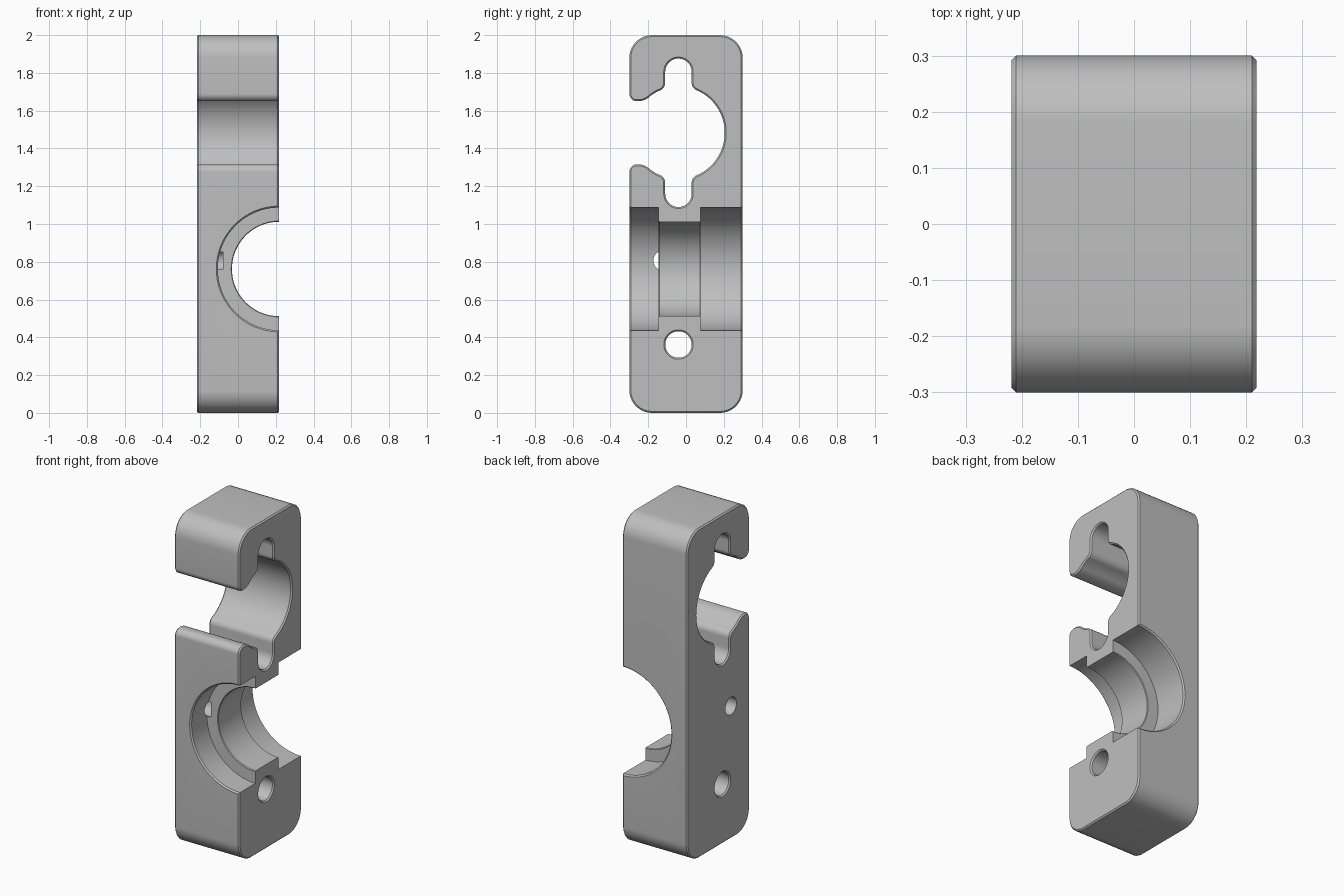
import bpy
import bmesh
from math import cos, sin, acos, radians
from mathutils import Vector

old = bpy.data.objects.get("Cube")
if old:
    bpy.data.objects.remove(old)

HX, HY, H = 0.218, 0.30, 2.0      # half width, half depth, height
CH = 0.008                        # edge chamfer
MID = Vector((-0.04, 1.483))      # centre of the clip opening
R = 0.245                         # radius of the clip opening
NECK = 0.07                       # half width of the relief slots

grey = bpy.data.materials.new("plain grey")
grey.use_nodes = True
colour = (0.52, 0.52, 0.52, 1)
grey.diffuse_color = colour
grey.node_tree.nodes["Principled BSDF"].inputs["Base Color"].default_value = colour


def on_arc(deg):
    return MID + R * Vector((cos(radians(deg)), sin(radians(deg))))


def rounded(corners, steps=10):
    """Round each (point, trim) corner with a circular arc."""
    out = []
    for i, (p, t) in enumerate(corners):
        a = (corners[i - 1][0] - p).normalized()
        b = (corners[(i + 1) % len(corners)][0] - p).normalized()
        if t == 0:
            pts = [p]
        else:
            w = sin(acos(max(-1, min(1, a.dot(b)))) / 2)
            pts = []
            for k in range(steps + 1):
                u = k / steps
                c0, c1, c2 = (1 - u) ** 2, 2 * u * (1 - u) * w, u * u
                pts.append(((p + a * t) * c0 + p * c1 + (p + b * t) * c2) / (c0 + c1 + c2))
        for q in pts:
            if not out or (q - out[-1]).length > 1e-4:
                out.append(q)
    return out


def make_object(name, bm):
    bmesh.ops.recalc_face_normals(bm, faces=bm.faces)
    mesh = bpy.data.meshes.new(name)
    bm.to_mesh(mesh)
    bm.free()
    mesh.materials.append(grey)
    ob = bpy.data.objects.new(name, mesh)
    bpy.context.collection.objects.link(ob)
    return ob


def lathe(name, axis, centre, profile, sides):
    """Solid of revolution from (position along axis, radius) pairs."""
    bm = bmesh.new()
    rings = []
    for s, r in profile:
        ring = []
        for k in range(sides):
            a = radians(360 * (k + 0.5) / sides)
            u, v = r * cos(a), r * sin(a)
            p = Vector((s, u, v)) if axis == "X" else Vector((u, s, v))
            ring.append(bm.verts.new(p + Vector(centre)))
        rings.append(ring)
    for lo, hi in zip(rings, rings[1:]):
        for k in range(sides):
            n = (k + 1) % sides
            bm.faces.new((lo[k], lo[n], hi[n], hi[k]))
    bm.faces.new(rings[0])
    bm.faces.new(rings[-1])
    return make_object(name, bm)


def apply_modifier(ob, kind, **settings):
    mod = ob.modifiers.new(kind.title(), kind)
    for key, value in settings.items():
        setattr(mod, key, value)
    bpy.context.view_layer.objects.active = ob
    bpy.ops.object.modifier_apply(modifier=mod.name)


# Side outline: upper lip, slot and arc, then the mirrored lower half
neck_z = MID.y + (R * R - NECK * NECK) ** 0.5
cap_z = MID.y + 0.393
lip_z = MID.y + 0.167
left, right = MID.x - NECK, MID.x + NECK
upper = [(Vector((-HY, lip_z)), 0.04), (Vector((-0.22, lip_z)), 0.035)]
upper += [(on_arc(d), 0) for d in (127, 122, 117)]
upper += [(Vector((left, neck_z)), 0.03),
          (Vector((left, cap_z)), NECK), (Vector((right, cap_z)), NECK),
          (Vector((right, neck_z)), 0.03)]
upper += [(on_arc(d), 0) for d in range(64, 0, -4)]
lower = [(Vector((p.x, 2 * MID.y - p.y)), t) for p, t in reversed(upper)]
outer = [(Vector(c), 0.12) for c in ((-HY, 0), (HY, 0), (HY, H), (-HY, H))]
outline = rounded(outer + upper + [(on_arc(0), 0)] + lower)

# Main block, extruded across the width and chamfered
bm = bmesh.new()
face = bm.faces.new([bm.verts.new((-HX, p.x, p.y)) for p in outline])
sweep = bmesh.ops.extrude_face_region(bm, geom=[face], use_keep_orig=True)
bmesh.ops.translate(bm, vec=(2 * HX, 0, 0),
                    verts=[g for g in sweep["geom"] if isinstance(g, bmesh.types.BMVert)])
block = make_object("clamp_block", bm)
apply_modifier(block, "BEVEL", width=CH, segments=1, limit_method="ANGLE",
               angle_limit=radians(60))

# Stepped half-round seat with a raised rib
WIDE, RIB = 0.325, 0.25
E = 0.1
seat = lathe("seat_cutter", "Y", (HX, 0, 0.762), [
    (-HY - E, WIDE + CH + E), (-HY + CH, WIDE), (-0.145, WIDE),
    (-0.145, RIB + CH / 2), (-0.145 + CH / 2, RIB), (0.078 - CH / 2, RIB),
    (0.078, RIB + CH / 2), (0.078, WIDE), (HY - CH, WIDE),
    (HY + E, WIDE + CH + E)], 96)

# Bolt hole through the foot, and a smaller hole behind the seat
bolt = lathe("bolt_hole_cutter", "X", (0, MID.x, 0.362), [
    (-HX - E, 0.07 + CH + E), (-HX + CH, 0.07),
    (HX - CH, 0.07), (HX + E, 0.07 + CH + E)], 40)
pin = lathe("pin_hole_cutter", "X", (0, -0.12, 0.806), [
    (-HX - E, 0.053 + E), (-HX, 0.053), (-0.08, 0.053)], 32)

for cutter in (seat, bolt, pin):
    cutter.hide_render = True
    apply_modifier(block, "BOOLEAN", operation="DIFFERENCE", solver="EXACT", object=cutter)
    bpy.data.objects.remove(cutter)

# Smooth curves, sharp edges
bpy.ops.object.select_all(action="DESELECT")
block.select_set(True)
bpy.context.view_layer.objects.active = block
bpy.ops.object.shade_smooth_by_angle(angle=radians(30))
